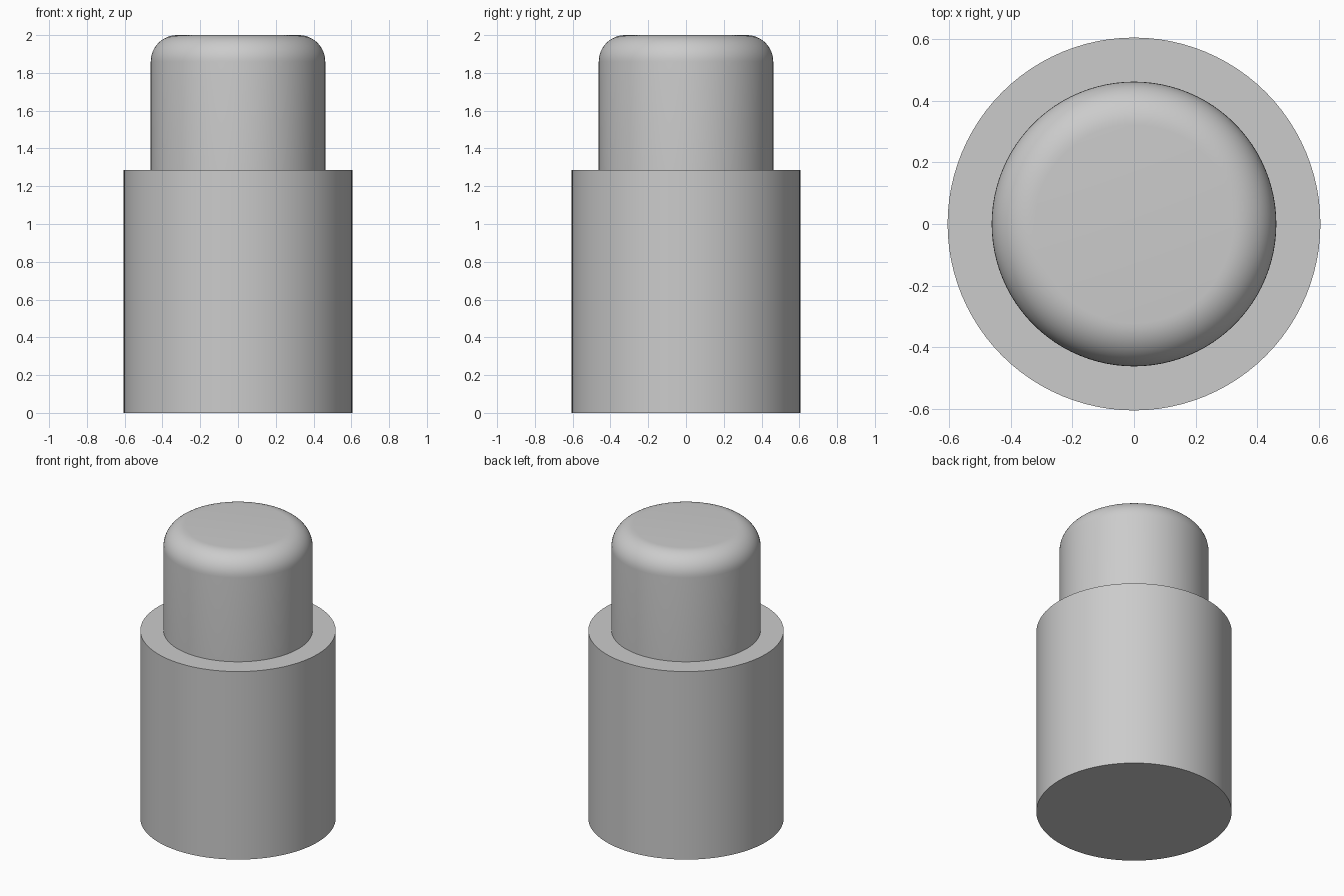
import bpy, bmesh, math

cube = bpy.data.objects.get("Cube")
if cube:
    bpy.data.objects.remove(cube, do_unlink=True)

# Single plain grey finish
grey = bpy.data.materials.new("plain grey")
grey.use_nodes = True
colour = (0.6, 0.6, 0.6, 1.0)
grey.diffuse_color = colour
grey.node_tree.nodes["Principled BSDF"].inputs["Base Color"].default_value = colour

SIDES = 96


def cylinder(name, radius, bottom, top, rounding=0.0):
    """Upright cylinder, optionally with a rounded top rim."""
    bm = bmesh.new()
    bmesh.ops.create_cone(bm, cap_ends=True, segments=SIDES, radius1=radius,
                          radius2=radius, depth=top - bottom)
    bmesh.ops.translate(bm, verts=bm.verts, vec=(0, 0, (top + bottom) / 2))
    if rounding:
        rim = [e for e in bm.edges if all(v.co.z > top - 0.001 for v in e.verts)]
        bmesh.ops.bevel(bm, geom=rim, offset=rounding, offset_type='OFFSET',
                        segments=12, profile=0.5, affect='EDGES')
    mesh = bpy.data.meshes.new(name)
    bm.to_mesh(mesh)
    bm.free()
    mesh.materials.append(grey)
    obj = bpy.data.objects.new(name, mesh)
    bpy.context.collection.objects.link(obj)
    bpy.ops.object.select_all(action='DESELECT')
    obj.select_set(True)
    bpy.context.view_layer.objects.active = obj
    bpy.ops.object.shade_smooth_by_angle(angle=math.radians(30))
    return obj


# Wide lower body and narrower rounded plunger standing on it
cylinder("body", 0.605, 0.0, 1.285)
cylinder("plunger", 0.462, 1.285, 2.0, rounding=0.14)
